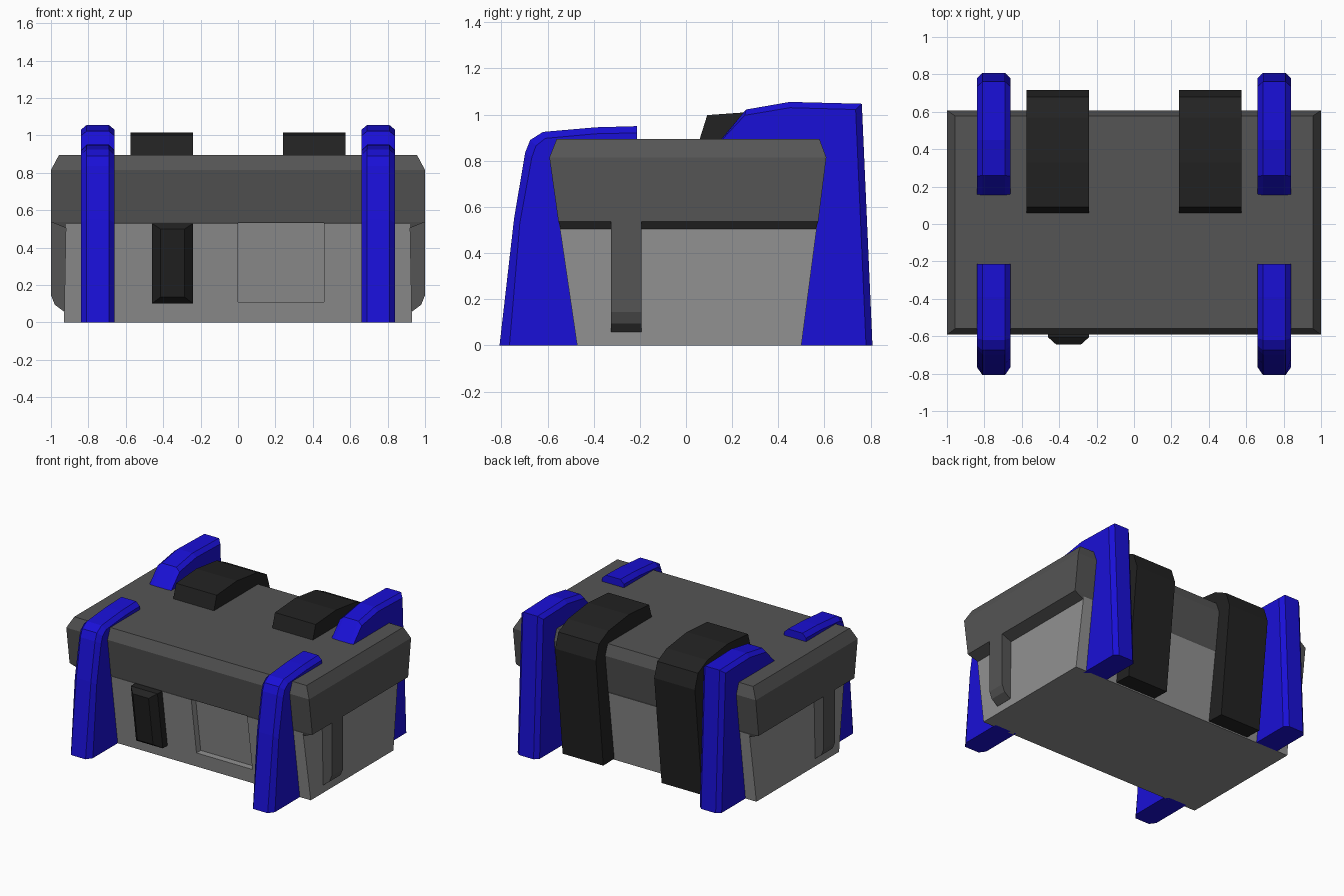
import bpy, bmesh

if "Cube" in bpy.data.objects:
    bpy.data.objects.remove(bpy.data.objects["Cube"])


def material(name, rgb):
    m = bpy.data.materials.new(name)
    m.diffuse_color = (*rgb, 1)
    m.use_nodes = True
    m.node_tree.nodes["Principled BSDF"].inputs["Base Color"].default_value = m.diffuse_color
    return m


BLUE = material("blue", (0.01, 0.005, 0.68))
DARK = material("dark_grey", (0.09, 0.09, 0.09))
MID = material("mid_grey", (0.28, 0.28, 0.28))
BLACK = material("black", (0.016, 0.016, 0.016))


def loft(name, rings, mat=None):
    """Join equal-length point rings with quads and cap both ends."""
    bm = bmesh.new()
    vs = [[bm.verts.new(p) for p in r] for r in rings]
    n = len(rings[0])
    for a, b in zip(vs, vs[1:]):
        for i in range(n):
            j = (i + 1) % n
            bm.faces.new((a[i], a[j], b[j], b[i]))
    bm.faces.new(vs[0][::-1])
    bm.faces.new(vs[-1])
    bmesh.ops.recalc_face_normals(bm, faces=bm.faces[:])
    me = bpy.data.meshes.new(name)
    bm.to_mesh(me)
    bm.free()
    ob = bpy.data.objects.new(name, me)
    bpy.context.collection.objects.link(ob)
    if mat:
        me.materials.append(mat)
    return ob


def rect(x, y0, y1, z):
    return [(-x, y0, z), (x, y0, z), (x, y1, z), (-x, y1, z)]


def side_profile(x, pts):
    return [(x, y, z) for y, z in pts]


def mirror_x(ob):
    ob.modifiers.new("mirror", 'MIRROR').use_axis[0] = True
    return ob


def front(z):
    """y of the sloping front wall at height z."""
    return -0.472 - 0.147 * z


def front_panel(x0, x1, z0, z1, off):
    """Rectangle parallel to the front wall, moved out by off."""
    return [(x, front(z) - off, z)
            for x, z in ((x0, z0), (x1, z0), (x1, z1), (x0, z1))]


# Tapered lower box and overhanging lid
body = loft("lower_box", [rect(0.93, front(0), 0.5, 0),
                          rect(0.92, front(0.535), 0.57, 0.535)], MID)
lid = loft("lid", [rect(0.91, -0.541, 0.561, 0.5),
                   rect(1.0, -0.553, 0.573, 0.537),
                   rect(1.0, -0.592, 0.608, 0.815),
                   rect(0.957, -0.56, 0.578, 0.895)], DARK)

# Recessed panel in the front of the box
cutter = loft("recess_cutter", [front_panel(0, 0.46, 0.11, 0.532, -0.05),
                                front_panel(0, 0.46, 0.11, 0.532, 0.1)])
cutter.hide_render = True
cutter.hide_viewport = True
for ob in (body, lid):
    mod = ob.modifiers.new("recess", 'BOOLEAN')
    mod.operation = 'DIFFERENCE'
    mod.object = cutter
    mod.solver = 'EXACT'

# Front latch with chamfered face
loft("latch", [front_panel(-0.46, -0.24, 0.1, 0.53, -0.02),
               front_panel(-0.46, -0.24, 0.1, 0.53, 0.055),
               front_panel(-0.415, -0.285, 0.135, 0.5, 0.1)], BLACK)

# Side clasps hanging from the lid
clasp = [(0.88, 0.54), (1.0, 0.54), (1.0, 0.145), (0.98, 0.095),
         (0.93, 0.057), (0.88, 0.057)]
mirror_x(loft("side_clasp", [[(x, y, z) for x, z in clasp]
                             for y in (-0.325, -0.192)], DARK))

# Rear straps wrapping over the lid
strap = [(0.48, 0.01), (0.63, 0.005), (0.717, 0.82), (0.68, 0.93),
         (0.57, 0.985), (0.33, 1.015), (0.092, 0.998), (0.055, 0.88),
         (0.55, 0.85)]
mirror_x(loft("rear_strap", [side_profile(x, strap)
                             for x in (0.24, 0.575)], BLACK))


# Corner legs: full outline in the middle, pulled-in outline on the sides
def leg(name, crown, edge, inner):
    mirror_x(loft(name, [side_profile(0.66, edge + inner),
                         side_profile(0.69, crown + inner),
                         side_profile(0.81, crown + inner),
                         side_profile(0.84, edge + inner)], BLUE))


leg("front_leg",
    [(-0.808, 0), (-0.745, 0.55), (-0.697, 0.835), (-0.675, 0.89),
     (-0.62, 0.925), (-0.39, 0.945), (-0.213, 0.95)],
    [(-0.765, 0), (-0.72, 0.53), (-0.668, 0.815), (-0.65, 0.865),
     (-0.61, 0.897), (-0.39, 0.917), (-0.213, 0.921)],
    [(-0.213, 0.88), (-0.54, 0.84), (-0.45, 0)])
leg("rear_leg",
    [(0.808, 0), (0.762, 1.047), (0.45, 1.055), (0.26, 1.022), (0.15, 0.89)],
    [(0.78, 0), (0.735, 1.022), (0.45, 1.03), (0.255, 0.997), (0.155, 0.89)],
    [(0.18, 0.86), (0.55, 0.84), (0.47, 0)])
